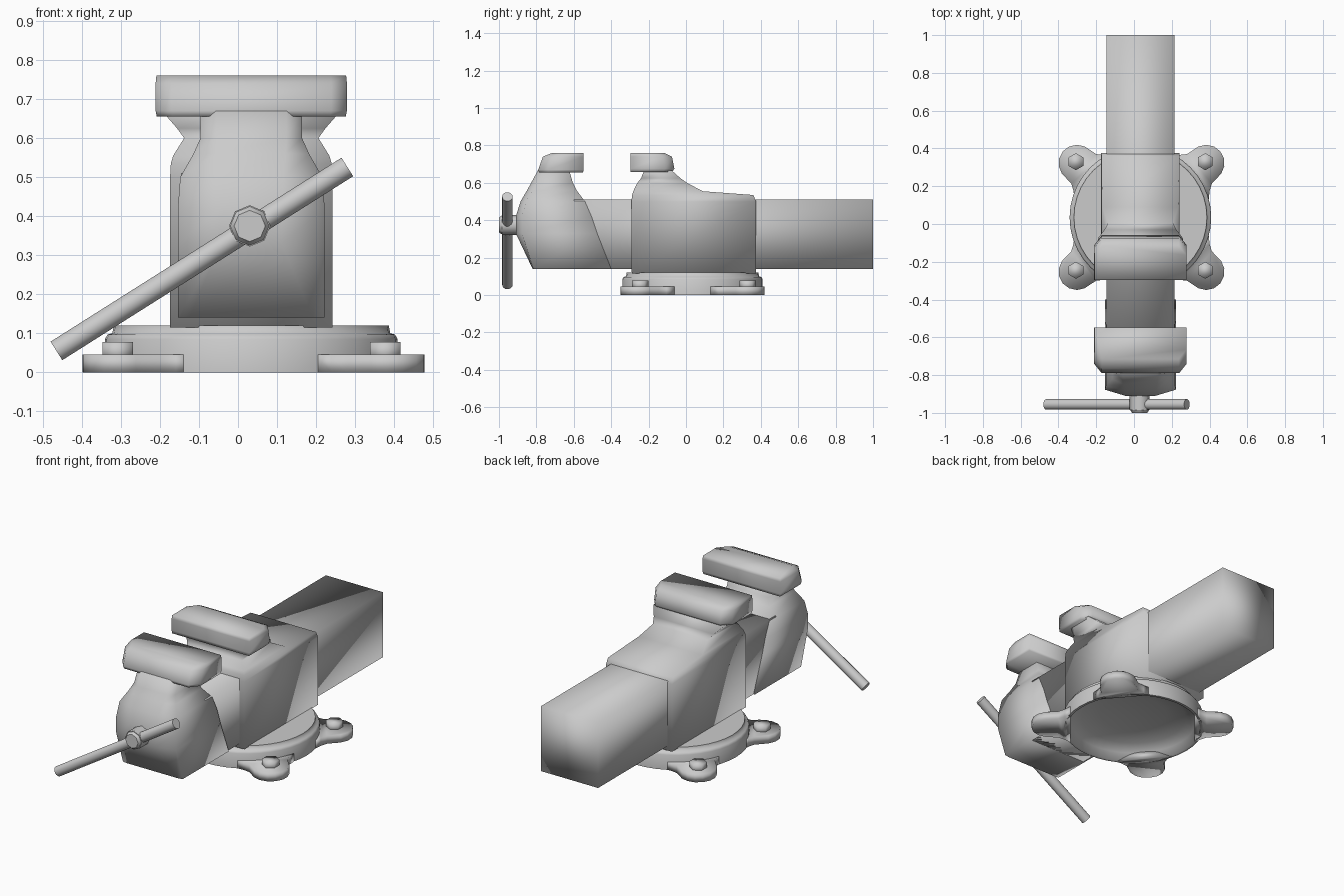
import bpy, bmesh
from math import sin, cos, pi, atan2, radians
from mathutils import Vector, Matrix

if "Cube" in bpy.data.objects:
    bpy.data.objects.remove(bpy.data.objects["Cube"])

CX, CY = 0.034, 0.035


def finish(name, bm, angle):
    bmesh.ops.recalc_face_normals(bm, faces=bm.faces)
    me = bpy.data.meshes.new(name)
    bm.to_mesh(me)
    bm.free()
    ob = bpy.data.objects.new(name, me)
    bpy.context.collection.objects.link(ob)
    bpy.ops.object.select_all(action='DESELECT')
    ob.select_set(True)
    bpy.context.view_layer.objects.active = ob
    bpy.ops.object.shade_smooth_by_angle(angle=radians(angle))
    return ob


def loft(name, rings, angle=120):
    """Skin a list of equal-length point rings and cap both ends."""
    bm = bmesh.new()
    vs = [[bm.verts.new(p) for p in r] for r in rings]
    n = len(vs[0])
    for a, b in zip(vs, vs[1:]):
        for i in range(n):
            j = (i + 1) % n
            bm.faces.new((a[i], a[j], b[j], b[i]))
    bm.faces.new(vs[0])
    bm.faces.new(vs[-1])
    return finish(name, bm, angle)


def section(z, y0, y1, hw, front=(0, 0), back=(0, 0)):
    """Horizontal rectangle, corners cut only where a cut is given."""
    (fx, fy), (bx, by) = front, back
    half = []
    if fx:
        half.append((hw - fx, y0))
    half += [(hw, y0 + fy), (hw, y1 - by)]
    if bx:
        half.append((hw - bx, y1))
    pts = half + [(-x, y) for x, y in reversed(half)]
    return [(CX + x, y, z) for x, y in pts]


def rod(name, a, b, r, sides, r2=None, angle=50):
    a, b = Vector(a), Vector(b)
    d = b - a
    bm = bmesh.new()
    m = Matrix.Translation((a + b) / 2) @ d.to_track_quat('Z', 'Y').to_matrix().to_4x4()
    bmesh.ops.create_cone(bm, cap_ends=True, segments=sides, radius1=r,
                          radius2=r if r2 is None else r2, depth=d.length, matrix=m)
    return finish(name, bm, angle)


# Turned base, hollow bowl underneath
profile = [(0, .12), (.352, .12), (.356, .1), (.368, .097), (.375, .085), (.375, 0),
           (.36, 0), (.335, .04), (.28, .07), (.18, .09), (0, .1)]
bm = bmesh.new()
pv = [bm.verts.new((CX + r, CY, z)) for r, z in profile]
edges = [bm.edges.new(p) for p in zip(pv, pv[1:])]
bmesh.ops.spin(bm, geom=pv + edges, cent=(CX, CY, 0), axis=(0, 0, 1),
               angle=2 * pi, steps=40)
bmesh.ops.remove_doubles(bm, verts=bm.verts, dist=1e-4)
finish("turned_base", bm, 70)

# Four bolted ears
half_ear = [(.335, .155), (.365, .125), (.40, .102)] + [
    (.447 + .097 * cos(t), .097 * sin(t)) for t in [radians(a) for a in (75, 50, 25)]]
ear = half_ear + [(.544, 0)] + [(x, -y) for x, y in reversed(half_ear)]
for i, (sx, sy) in enumerate([(1, 1), (-1, 1), (-1, -1), (1, -1)]):
    a = atan2(sy * .2875, sx * .3425)
    ring = [(.04 + x * cos(a) - y * sin(a), CY + x * sin(a) + y * cos(a)) for x, y in ear]
    loft(f"base_ear_{i}", [[(x, y, z) for x, y in ring] for z in (0, .046)])
    bx, by = .035 + sx * .3425, .0425 + sy * .2875
    rod(f"bolt_{i}", (bx, by, .03), (bx, by, .078), .045, 6, angle=100)

# Sliding bar
loft("slide_bar", [section(z, -.6, 1, .18) for z in (.14, .51)])

# Fixed rear body with narrowed waist
loft("fixed_body", [
    section(.115, -.29, .375, .208),
    section(.50, -.292, .375, .208),
    section(.535, -.288, .36, .206),
    section(.555, -.282, .09, .20),
    section(.60, -.26, .005, .172),
    section(.625, -.24, -.03, .19),
    section(.665, -.225, -.075, .225)])

# Fixed jaw
cut = (.04, .05)
loft("fixed_jaw", [
    section(.658, -.296, -.075, .242, back=cut),
    section(.675, -.296, -.062, .245, back=cut),
    section(.74, -.296, -.075, .245, back=cut),
    section(.76, -.296, -.115, .243, back=cut)])

# Moving front body: sloped back, blunt nose, slim neck
loft("moving_body", [
    section(.14, -.82, -.40, .188, front=(.03, .004)),
    section(.33, -.91, -.475, .188, front=(.11, .033)),
    section(.42, -.91, -.505, .188, front=(.11, .033)),
    section(.50, -.885, -.54, .182, front=(.10, .03)),
    section(.56, -.85, -.585, .148, front=(.06, .03)),
    section(.60, -.828, -.605, .13, front=(.04, .03)),
    section(.67, -.79, -.625, .13, front=(.04, .03))])

# Moving jaw
loft("moving_jaw", [
    section(.655, -.785, -.55, .242, front=cut),
    section(.67, -.79, -.548, .245, front=cut),
    section(.74, -.765, -.548, .245, front=cut),
    section(.76, -.715, -.548, .243, front=cut)])

# Screw head and turning handle
rod("screw_head", (.03, -.88, .375), (.03, -.985, .375), .053, 8)
rod("screw_head_cap", (.03, -.98, .375), (.03, -1.0, .375), .053, 8, .04)
rod("handle", (-.465, -.955, .055), (.28, -.955, .526), .028, 16)
